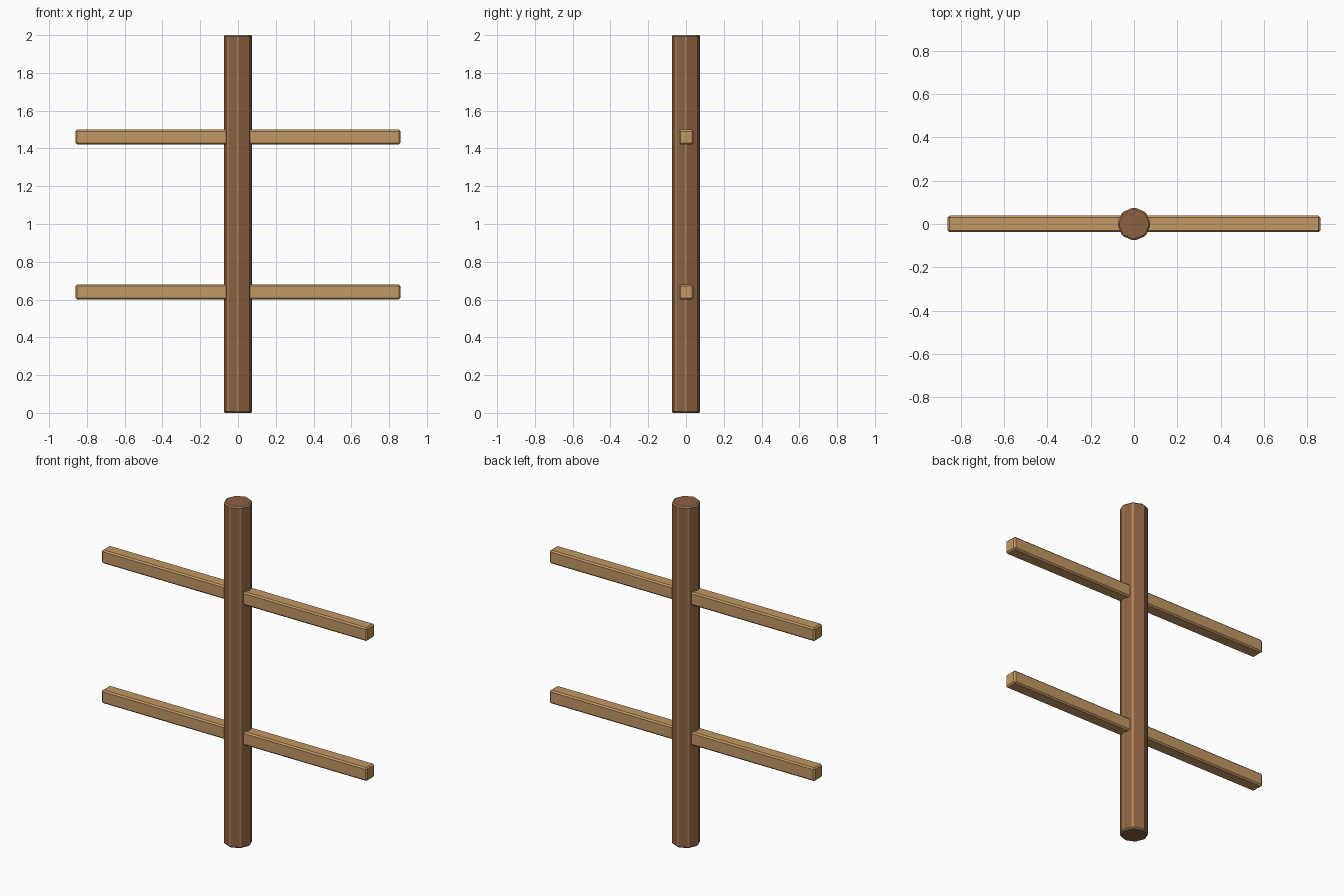
import bpy, bmesh, math
from mathutils import Matrix

if "Cube" in bpy.data.objects:
    bpy.data.objects.remove(bpy.data.objects["Cube"])


def material(name, color):
    m = bpy.data.materials.new(name)
    m.diffuse_color = (*color, 1)
    m.use_nodes = True
    m.node_tree.nodes["Principled BSDF"].inputs["Base Color"].default_value = m.diffuse_color
    return m


dark_wood = material("dark_wood", (0.258, 0.119, 0.052))
edge_wood = material("worn_edge_wood", (0.40, 0.215, 0.095))
light_wood = material("light_wood", (0.54, 0.315, 0.125))


def finish(name, bm, bevel, mats, bevel_mat):
    # chamfer every edge and make a flat-shaded object
    bmesh.ops.bevel(bm, geom=bm.edges[:], offset=bevel, offset_type='OFFSET',
                    segments=1, profile=0.5, affect='EDGES', material=bevel_mat)
    bmesh.ops.recalc_face_normals(bm, faces=bm.faces[:])
    me = bpy.data.meshes.new(name)
    bm.to_mesh(me)
    bm.free()
    for m in mats:
        me.materials.append(m)
    ob = bpy.data.objects.new(name, me)
    bpy.context.collection.objects.link(ob)
    return ob


# eight-sided post, corners on the axes, lighter worn edges
bm = bmesh.new()
R = 0.0777
ring = [bm.verts.new((R * math.cos(i * math.pi / 4), R * math.sin(i * math.pi / 4), 0))
        for i in range(8)]
base = bm.faces.new(ring)
top = bmesh.ops.extrude_face_region(bm, geom=[base], use_keep_orig=True)
bmesh.ops.translate(bm, vec=(0, 0, 2),
                    verts=[v for v in top["geom"] if isinstance(v, bmesh.types.BMVert)])
finish("post", bm, 0.007, [dark_wood, edge_wood], 1)

# two square bars through the post
for name, z in (("lower_bar", 0.64), ("upper_bar", 1.46)):
    bm = bmesh.new()
    bmesh.ops.create_cube(bm, size=1, matrix=Matrix.Translation((0, 0.001, z))
                          @ Matrix.Diagonal((1.72, 0.076, 0.078, 1)))
    finish(name, bm, 0.008, [light_wood], 0)
